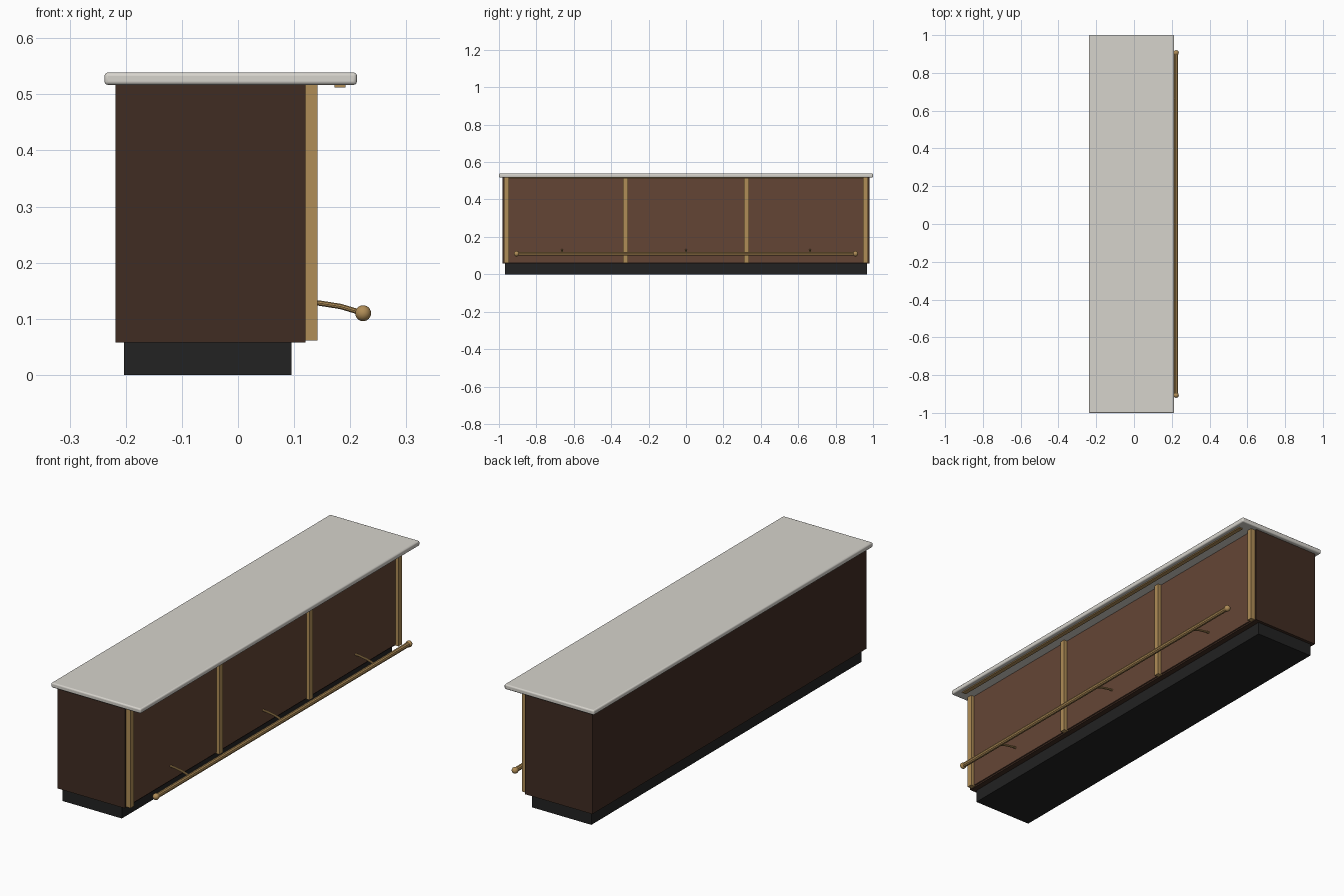
import bpy
from mathutils import Vector

old = bpy.data.objects.get("Cube")
if old:
    bpy.data.objects.remove(old, do_unlink=True)


def srgb(code):
    def lin(v):
        return v / 12.92 if v <= 0.04045 else ((v + 0.055) / 1.055) ** 2.4
    return [lin(int(code[i:i + 2], 16) / 255) for i in (0, 2, 4)] + [1.0]


def material(name, code):
    m = bpy.data.materials.new(name)
    m.use_nodes = True
    m.diffuse_color = srgb(code)
    m.node_tree.nodes["Principled BSDF"].inputs["Base Color"].default_value = srgb(code)
    return m


dark_wood = material("dark wood", "402c22")
panel_wood = material("panel wood", "644535")
brass = material("brass", "b08d57")
black = material("black plinth", "222222")
stone = material("pale stone", "d6d3cc")


def box(name, x, y, z, mat, bevel=0, segments=1):
    """Box from (min, max) ranges on each axis."""
    lo, hi = Vector((x[0], y[0], z[0])), Vector((x[1], y[1], z[1]))
    bpy.ops.mesh.primitive_cube_add(size=1, location=(lo + hi) / 2)
    ob = bpy.context.object
    ob.name = name
    ob.scale = hi - lo
    bpy.ops.object.transform_apply(location=False, rotation=False)
    ob.data.materials.append(mat)
    if bevel:
        mod = ob.modifiers.new("rounded edges", "BEVEL")
        mod.width = bevel
        mod.segments = segments
        bpy.ops.object.shade_smooth_by_angle()
    return ob


def tube(name, points, radius, mat):
    """Round tube through the points, converted to a smooth mesh."""
    curve = bpy.data.curves.new(name, "CURVE")
    curve.dimensions = "3D"
    curve.bevel_depth = radius
    curve.bevel_resolution = 3
    curve.use_fill_caps = True
    spline = curve.splines.new("POLY")
    spline.points.add(len(points) - 1)
    for p, co in zip(spline.points, points):
        p.co = (*co, 1)
    ob = bpy.data.objects.new(name, curve)
    bpy.context.collection.objects.link(ob)
    bpy.ops.object.select_all(action="DESELECT")
    ob.select_set(True)
    bpy.context.view_layer.objects.active = ob
    bpy.ops.object.convert(target="MESH")
    ob = bpy.context.object
    ob.data.materials.clear()
    ob.data.materials.append(mat)
    bpy.ops.object.shade_smooth_by_angle()


# Plinth, cabinet and worktop
box("plinth", (-0.203, 0.095), (-0.968, 0.968), (0, 0.06), black)
box("cabinet", (-0.218, 0.12), (-0.982, 0.982), (0.058, 0.517), dark_wood)
box("worktop", (-0.238, 0.212), (-1, 1), (0.517, 0.539), stone, 0.006, 3)

# Front panels between the brass uprights
posts = [-0.96, -0.323, 0.323, 0.96]
for i, (a, b) in enumerate(zip(posts, posts[1:])):
    box(f"front_panel_{i + 1}", (0.115, 0.126), (a, b), (0.065, 0.517), panel_wood)
for i, y in enumerate(posts):
    box(f"upright_{i + 1}", (0.12, 0.142), (y - 0.0125, y + 0.0125), (0.061, 0.517), brass)

# Strip under the worktop overhang
box("underside_strip", (0.172, 0.192), (-0.95, 0.95), (0.512, 0.518), brass)

# Foot rail with ball ends and curved brackets
rail_x, rail_z, rail_end = 0.223, 0.11, 0.906
tube("foot_rail", [(rail_x, -rail_end, rail_z), (rail_x, rail_end, rail_z)], 0.011, brass)
for side, y in (("right", -rail_end), ("left", rail_end)):
    bpy.ops.mesh.primitive_uv_sphere_add(
        segments=20, ring_count=12, radius=0.0142, location=(rail_x, y, rail_z))
    bpy.context.object.name = f"rail_end_{side}"
    bpy.context.object.data.materials.append(brass)
    bpy.ops.object.shade_smooth()
for i, y in enumerate((-0.663, 0, 0.663)):
    path = [(0.12, y, 0.13), (0.145, y, 0.128), (0.183, y, 0.122), (rail_x, y, rail_z)]
    tube(f"rail_bracket_{i + 1}", path, 0.005, brass)
